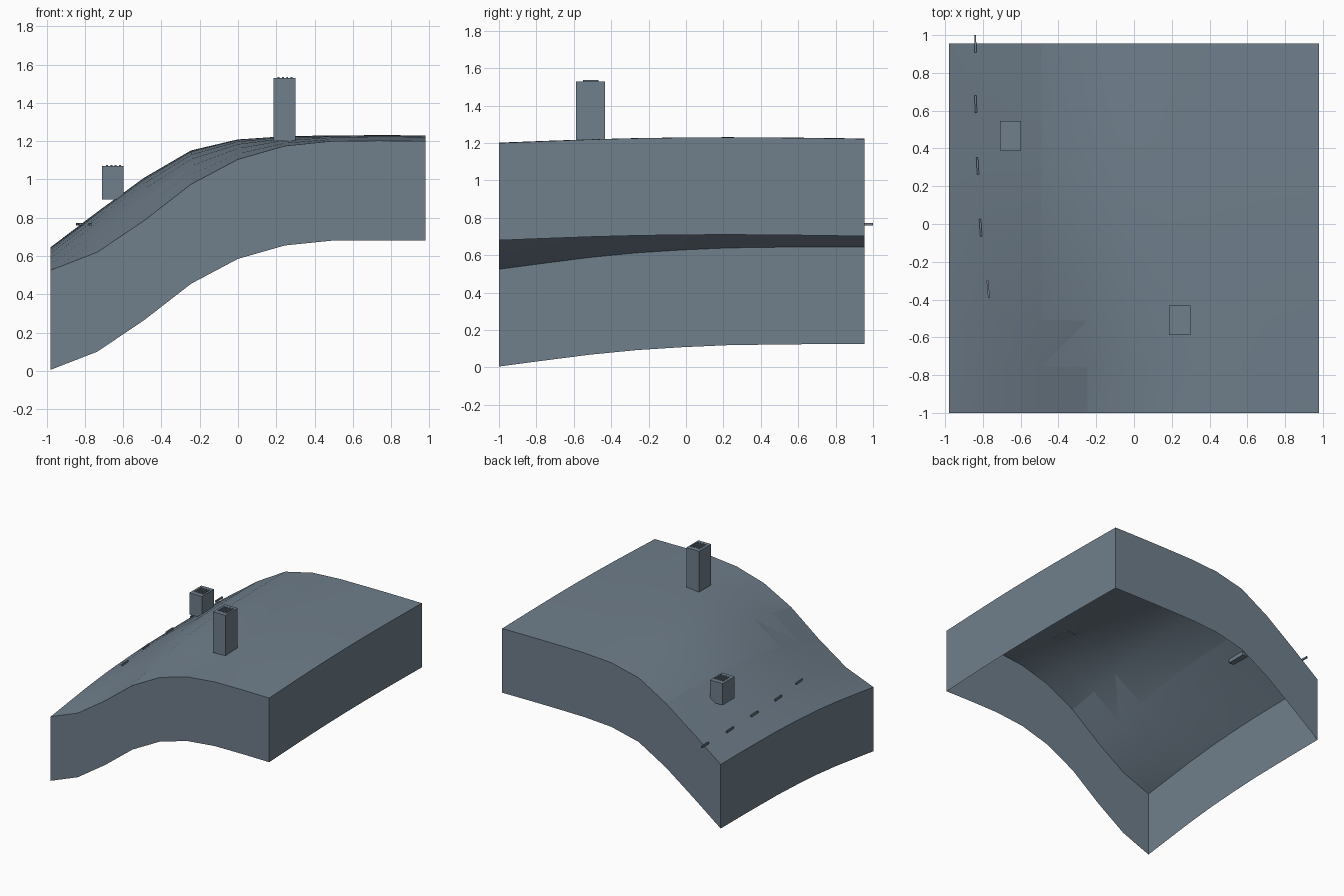
import bpy, bmesh, math
from mathutils import Matrix

cube = bpy.data.objects.get("Cube")
if cube:
    bpy.data.objects.remove(cube)

slate = bpy.data.materials.new("slate_grey")
slate.use_nodes = True
slate.diffuse_color = (0.16, 0.21, 0.26, 1)
slate.node_tree.nodes["Principled BSDF"].inputs["Base Color"].default_value = slate.diffuse_color


def finish(bm, name):
    mesh = bpy.data.meshes.new(name)
    bm.to_mesh(mesh)
    bm.free()
    mesh.materials.append(slate)
    obj = bpy.data.objects.new(name, mesh)
    bpy.context.collection.objects.link(obj)
    return obj


def add_box(bm, lo, hi, turn=0.0):
    centre = [(a + b) / 2 for a, b in zip(lo, hi)]
    size = [b - a for a, b in zip(lo, hi)]
    place = Matrix.Translation(centre) @ Matrix.Rotation(turn, 4, 'Z') @ Matrix.Diagonal((*size, 1))
    bmesh.ops.create_cube(bm, size=1, matrix=place)


# Hillside heights along the front and back, blended from front to back
FRONT = [.525, .62, .785, .975, 1.105, 1.175, 1.20, 1.202, 1.20]
BACK = [.645, .83, 1.008, 1.15, 1.207, 1.222, 1.224, 1.224, 1.222]
BLEND = [0, .27, .53, .73, .86, .95, .98, 1, 1]
N = 9
DEPTH = 0.52
XS = [-.98 + .245 * i for i in range(N)]
YS = [-1 + .2444 * j for j in range(N)]


def height(i, j):
    bump = .01 * math.sin(math.pi * j / (N - 1)) * i / (N - 1)
    return FRONT[i] + (BACK[i] - FRONT[i]) * BLEND[j] + bump


def point(i, j, drop=0.0):
    return (XS[i], YS[j], height(i, j) - drop)


# Ground surface, with a ragged crease between the slope and the plateau
bm = bmesh.new()
grid = [[bm.verts.new(point(i, j)) for j in range(N)] for i in range(N)]
on_slope = {}
for i in range(N - 1):
    for j in range(N - 1):
        a, b, c, d = grid[i][j], grid[i + 1][j], grid[i + 1][j + 1], grid[i][j + 1]
        lower, upper = bm.faces.new((a, b, c)), bm.faces.new((a, c, d))
        on_slope[lower] = i < 2 or (i == 2 and j == 0)
        on_slope[upper] = i < 2 or (i == 2 and j < 2)
for face in bm.faces:
    face.smooth = True
for edge in bm.edges:
    if len({on_slope[f] for f in edge.link_faces}) == 2:
        edge.smooth = False
finish(bm, "ground_surface")

# Side walls hanging from the ground's edges, open underneath
last = N - 1
walls = {
    "front_wall": [(i, 0) for i in range(N)],
    "left_wall": [(last, j) for j in range(N)],
    "back_wall": [(i, last) for i in reversed(range(N))],
    "right_wall": [(0, j) for j in reversed(range(N))],
}
for name, cells in walls.items():
    bm = bmesh.new()
    top = [bm.verts.new(point(*c)) for c in cells]
    low = [bm.verts.new(point(*c, DEPTH)) for c in cells]
    for k in range(last):
        bm.faces.new((low[k], low[k + 1], top[k + 1], top[k]))
    finish(bm, name)


# Towers with a row of thin slats on the roof
def tower(name, lo, hi):
    bm = bmesh.new()
    add_box(bm, lo, hi)
    width = hi[0] - lo[0]
    for k in range(4):
        x = lo[0] + width * (.23 + .2 * k)
        add_box(bm, (x - .005, lo[1] + .035, hi[2] - .002), (x + .005, hi[1] - .035, hi[2] + .006))
    finish(bm, name)


tower("front_tower", (.185, -.587, 1.2), (.3, -.432, 1.53))
tower("back_tower", (-.71, .39, .895), (-.597, .545, 1.07))

# Small bars laid in a line along the slope
bars = [(-.84, .955), (-.838, .635), (-.828, .307), (-.812, -.02), (-.772, -.345)]
for k, (x, y) in enumerate(bars):
    bm = bmesh.new()
    add_box(bm, (x - .005, y - .046, .758), (x + .005, y + .046, .772), math.radians(1 + k))
    finish(bm, f"slope_bar_{k + 1}")
